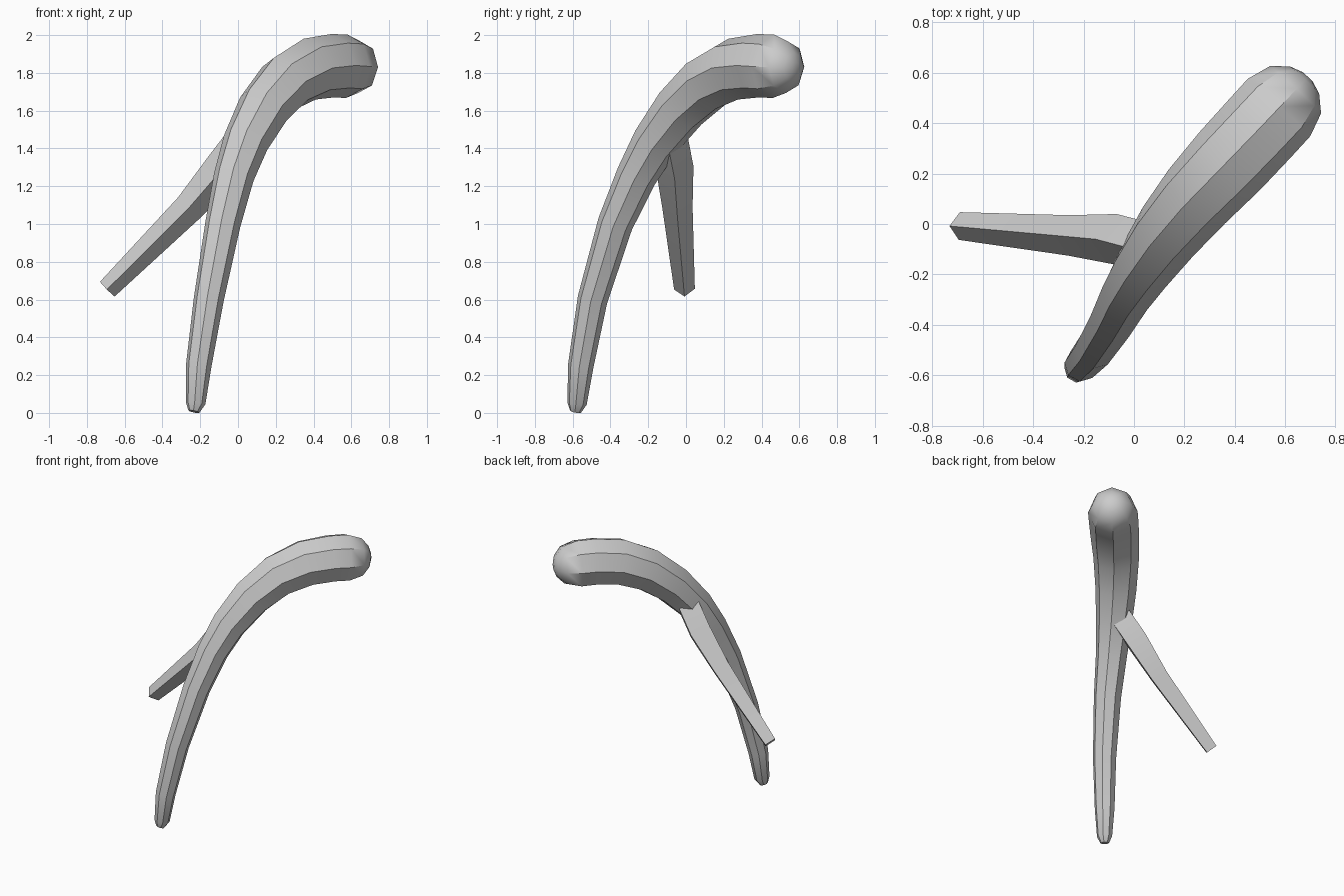
import bpy, bmesh, math
from mathutils import Vector

if "Cube" in bpy.data.objects:
    bpy.data.objects.remove(bpy.data.objects["Cube"])


def tube(name, path, sides, turn=0.0):
    """Loft rings of varying radius along a path of (x, y, z, radius)."""
    bm = bmesh.new()
    pts = [Vector(p[:3]) for p in path]
    rings = []
    for i, p in enumerate(pts):
        t = (pts[min(i + 1, len(pts) - 1)] - pts[max(i - 1, 0)]).normalized()
        side = t.cross(Vector((0.62, -0.78, 0))).normalized() if sides > 4 else t.cross(Vector((0, 1, 0))).normalized()
        other = t.cross(side)
        ring = []
        for k in range(sides):
            a = 2 * math.pi * k / sides + turn
            ring.append(bm.verts.new(p + (side * math.cos(a) + other * math.sin(a)) * path[i][3]))
        rings.append(ring)
    for a, b in zip(rings, rings[1:]):
        for k in range(sides):
            n = (k + 1) % sides
            bm.faces.new((a[k], a[n], b[n], b[k]))
    bm.faces.new(rings[0])
    bm.faces.new(rings[-1])
    bmesh.ops.recalc_face_normals(bm, faces=bm.faces)
    mesh = bpy.data.meshes.new(name)
    bm.to_mesh(mesh)
    bm.free()
    ob = bpy.data.objects.new(name, mesh)
    bpy.context.collection.objects.link(ob)
    return ob


# Main limb: thin foot, arching up to a thick end
limb = [
    (-0.233, -0.585, 0.007, 0.03), (-0.224, -0.577, 0.05, 0.052),
    (-0.208, -0.557, 0.25, 0.068), (-0.155, -0.495, 0.60, 0.08),
    (-0.08, -0.375, 1.00, 0.094), (-0.022, -0.265, 1.25, 0.107),
    (0.04, -0.165, 1.43, 0.122), (0.135, -0.03, 1.61, 0.14),
    (0.25, 0.11, 1.745, 0.155), (0.38, 0.25, 1.82, 0.166),
    (0.50, 0.38, 1.838, 0.168),
]
# Rounded end as shrinking rings of a dome
centre, axis, r = Vector((0.575, 0.462, 1.835)), Vector((0.68, 0.73, -0.04)), 0.168
for deg in (0, 35, 62, 80):
    a = math.radians(deg)
    limb.append((*(centre + axis * r * math.sin(a)), r * math.cos(a)))
main_limb = tube("main_limb", limb, 8)

# Side twig: slender diamond section
side_twig = tube("side_twig", [
    (-0.692, -0.008, 0.655, 0.055), (-0.26, -0.045, 1.085, 0.08),
    (-0.075, -0.06, 1.30, 0.1), (0.04, -0.09, 1.45, 0.1)], 4)

# Smooth sides with sharp edges kept
bpy.ops.object.select_all(action='DESELECT')
for ob in (main_limb, side_twig):
    ob.select_set(True)
bpy.context.view_layer.objects.active = main_limb
bpy.ops.object.shade_smooth_by_angle(angle=math.radians(40))
